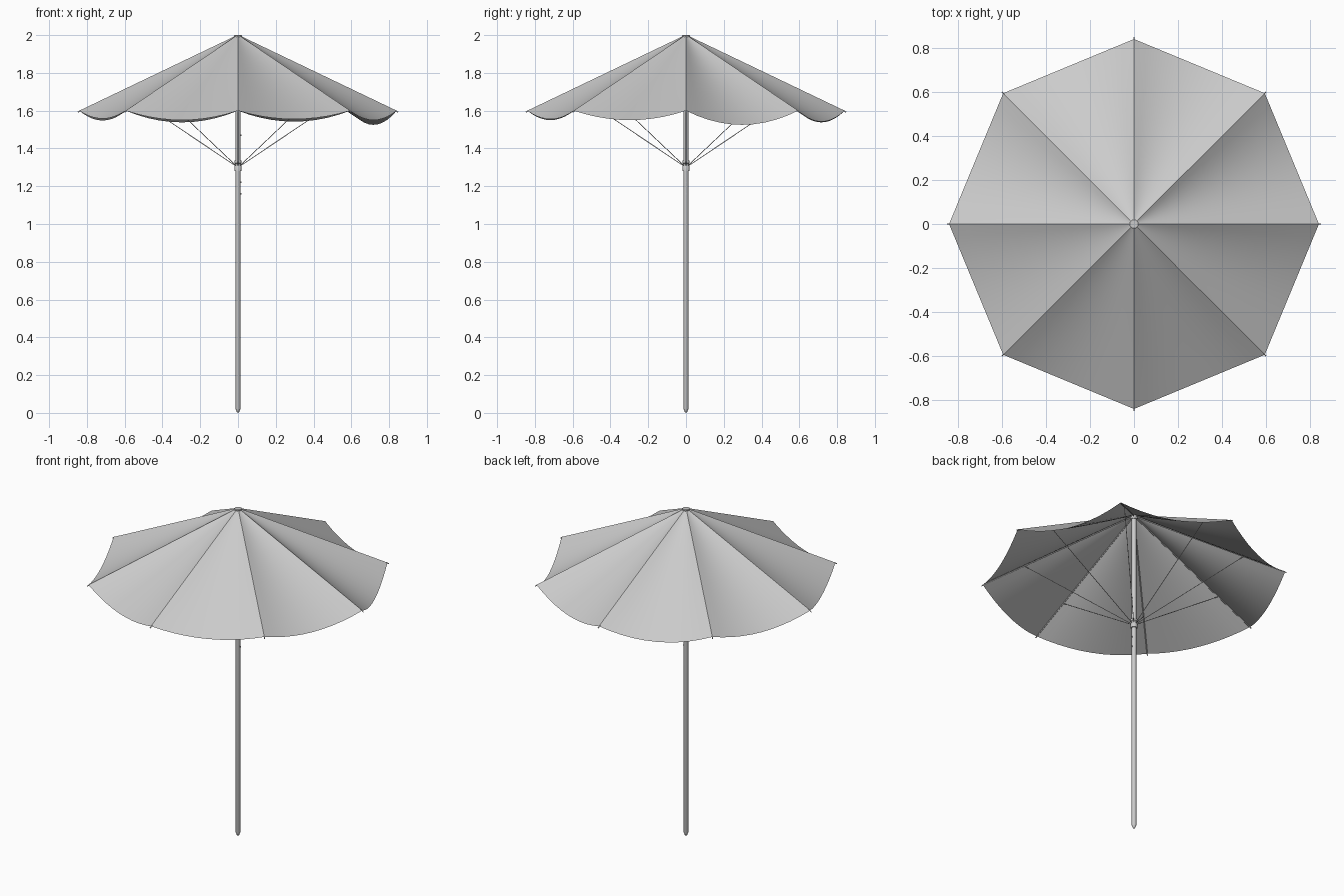
import bpy, bmesh, math
from mathutils import Vector

cube = bpy.data.objects.get("Cube")
if cube:
    bpy.data.objects.remove(cube, do_unlink=True)

grey = bpy.data.materials.new("light_grey")
grey.use_nodes = True
grey.diffuse_color = (0.6, 0.6, 0.6, 1)
grey.node_tree.nodes["Principled BSDF"].inputs["Base Color"].default_value = (0.6, 0.6, 0.6, 1)


def finish(name, bm, angle=35):
    bmesh.ops.recalc_face_normals(bm, faces=bm.faces[:])
    mesh = bpy.data.meshes.new(name)
    bm.to_mesh(mesh)
    bm.free()
    obj = bpy.data.objects.new(name, mesh)
    mesh.materials.append(grey)
    bpy.context.collection.objects.link(obj)
    bpy.ops.object.select_all(action='DESELECT')
    obj.select_set(True)
    bpy.context.view_layer.objects.active = obj
    bpy.ops.object.shade_smooth_by_angle(angle=math.radians(angle))
    return obj


def lathe(name, profile, steps=16):
    """Spin an (r, z) profile around the z axis."""
    bm = bmesh.new()
    verts = [bm.verts.new((r, 0, z)) for r, z in profile]
    edges = [bm.edges.new(pair) for pair in zip(verts, verts[1:])]
    bmesh.ops.spin(bm, geom=verts + edges, cent=(0, 0, 0), axis=(0, 0, 1),
                   angle=math.tau, steps=steps)
    bmesh.ops.remove_doubles(bm, verts=bm.verts[:], dist=1e-5)
    return finish(name, bm)


def add_rod(bm, start, end, radius, sides=6):
    start, end = Vector(start), Vector(end)
    axis = end - start
    made = bmesh.ops.create_cone(bm, cap_ends=True, segments=sides, radius1=radius,
                                 radius2=radius, depth=axis.length)["verts"]
    bmesh.ops.rotate(bm, verts=made, matrix=axis.to_track_quat('Z', 'Y').to_matrix())
    bmesh.ops.translate(bm, verts=made, vec=(start + end) / 2)


def polar(angle, r, z):
    return Vector((r * math.cos(angle), r * math.sin(angle), z))


PANELS, ACROSS, ALONG = 8, 10, 10
STEP = math.tau / PANELS
HUB_R, RIM_R, TOP_Z, RIM_Z = 0.015, 0.84, 1.995, 1.6
SAG = [0.075, 0.058, 0.062, 0.052, 0.042, 0.05, 0.045, 0.05]


def rib_z(r):
    return TOP_Z + (RIM_Z - TOP_Z) * (r - HUB_R) / (RIM_R - HUB_R)


# Cloth canopy: panels stretched between straight ribs, sagging in the middle
bm = bmesh.new()
columns = []
for panel, sag in enumerate(SAG):
    for i in range(ACROSS):
        u = i / ACROSS
        column = []
        for j in range(ALONG + 1):
            t = j / ALONG
            r = HUB_R + (RIM_R - HUB_R) * t
            p = polar(panel * STEP, r, rib_z(r)).lerp(polar((panel + 1) * STEP, r, rib_z(r)), u)
            p.z -= sag * t * (1.4 - 0.4 * t) * 4 * u * (1 - u)
            column.append(bm.verts.new(p))
        columns.append(column)
for a, b in zip(columns, columns[1:] + columns[:1]):
    for j in range(ALONG):
        bm.faces.new((a[j], a[j + 1], b[j + 1], b[j]))
finish("canopy", bm, 25)

# Ribs under the cloth with small tips, and struts up from the sliding collar
ribs, struts = bmesh.new(), bmesh.new()
for k in range(PANELS):
    a = k * STEP
    add_rod(ribs, polar(a, 0.015, rib_z(0.015) - 0.006), polar(a, 0.835, rib_z(0.835) - 0.004), 0.003)
    add_rod(ribs, polar(a, 0.83, rib_z(0.83) - 0.002), polar(a, 0.847, 1.592), 0.003)
    add_rod(struts, polar(a, 0.016, 1.31), polar(a, 0.61, rib_z(0.61) - 0.002), 0.002)
finish("ribs", ribs)
finish("struts", struts)

# Pole with a pointed foot
lathe("pole", [(0, 0), (0.006, 0.004), (0.013, 0.022), (0.013, 1.99), (0, 1.99)])

# Top cap and sliding collar
lathe("top_cap", [(0, 1.975), (0.018, 1.975), (0.021, 1.99), (0.021, 1.998), (0.019, 2), (0, 2)])
lathe("collar", [(0.013, 1.28), (0.019, 1.28), (0.019, 1.305), (0.016, 1.31), (0.016, 1.318),
                 (0.019, 1.322), (0.019, 1.335), (0.013, 1.335)])

# Locking pins on the side of the pole
pins = bmesh.new()
for z in (1.16, 1.22, 1.33, 1.47):
    add_rod(pins, (0.005, 0, z), (0.019, 0, z), 0.004)
finish("locking_pins", pins)
